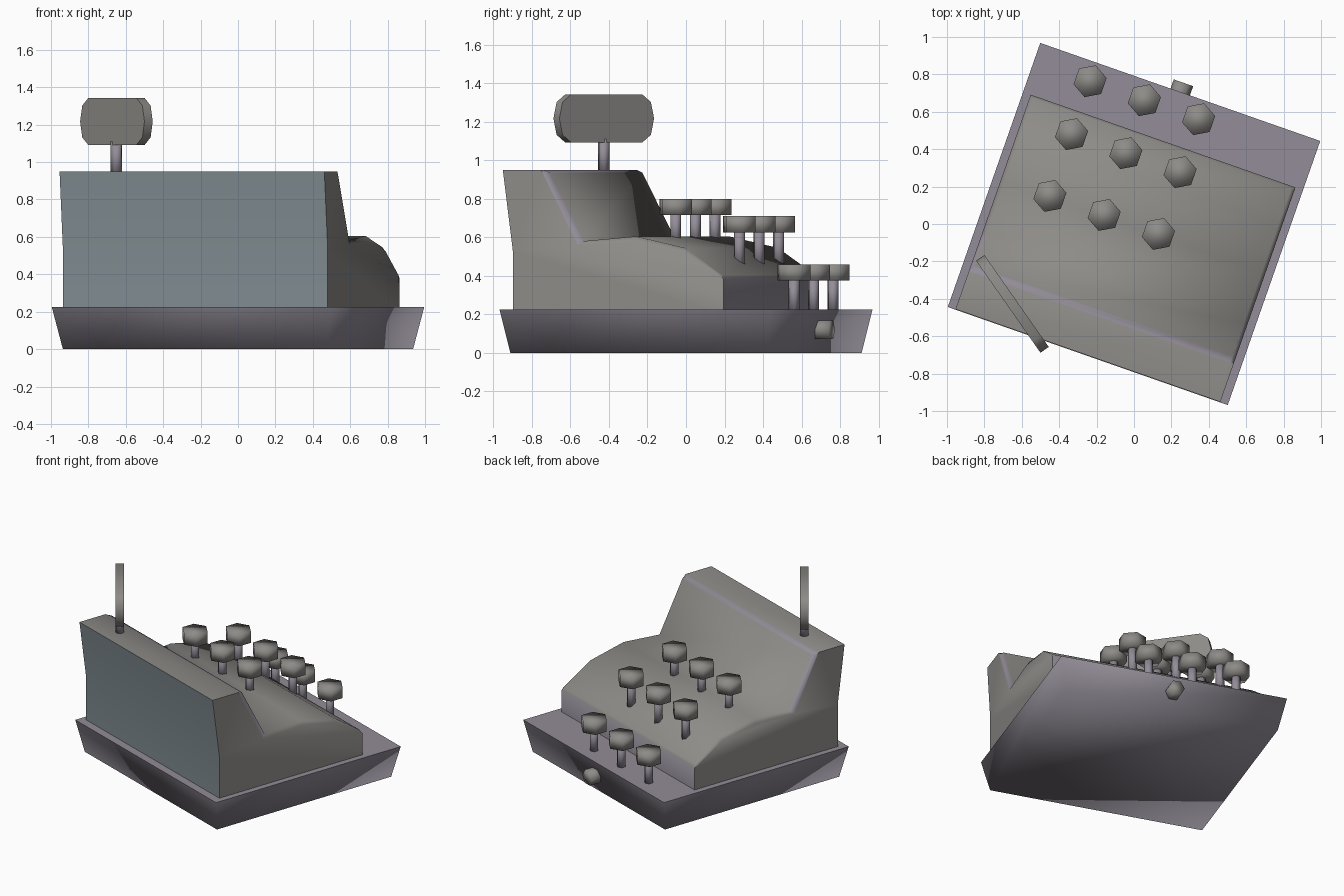
import bpy, bmesh, math
from mathutils import Matrix, Vector

if "Cube" in bpy.data.objects:
    bpy.data.objects.remove(bpy.data.objects["Cube"])

TURN = Matrix.Rotation(math.radians(-19.3), 4, 'Z')   # whole model is turned about z


def material(name, rgb):
    m = bpy.data.materials.new(name)
    m.diffuse_color = (*rgb, 1)
    m.use_nodes = True
    m.node_tree.nodes["Principled BSDF"].inputs["Base Color"].default_value = m.diffuse_color
    return m


GREY = material("warm_grey", (0.27, 0.26, 0.245))
PURPLE = material("purple_grey", (0.29, 0.265, 0.31))
BLUE = material("blue_grey", (0.22, 0.265, 0.285))


def loft(name, rings, mats, angle, matrix=TURN, paint=None):
    """Join rings of equal point count, cap both ends."""
    bm = bmesh.new()
    vs = [[bm.verts.new(p) for p in r] for r in rings]
    n = len(rings[0])
    for i in range(len(rings) - 1):
        for j in range(n):
            k = (j + 1) % n
            f = bm.faces.new((vs[i][j], vs[i][k], vs[i + 1][k], vs[i + 1][j]))
            if paint:
                f.material_index = paint(i, j)
    bm.faces.new(vs[0])
    bm.faces.new(vs[-1])
    bmesh.ops.recalc_face_normals(bm, faces=bm.faces)
    bm.transform(matrix)
    me = bpy.data.meshes.new(name)
    bm.to_mesh(me)
    bm.free()
    ob = bpy.data.objects.new(name, me)
    bpy.context.collection.objects.link(ob)
    for m in mats:
        me.materials.append(m)
    bpy.ops.object.select_all(action='DESELECT')
    ob.select_set(True)
    bpy.context.view_layer.objects.active = ob
    bpy.ops.object.shade_smooth_by_angle(angle=math.radians(angle))
    return ob


def rect(hu, hv, z):
    return [(-hu, -hv, z), (hu, -hv, z), (hu, hv, z), (-hu, hv, z)]


def prism(name, r, start, end, mat, phase=30, angle=95):
    """Six-sided bar between two points."""
    a, b = Vector(start), Vector(end)
    q = (b - a).to_track_quat('Z', 'Y')
    ring = [q @ Vector((r * math.cos(t), r * math.sin(t), 0))
            for t in (math.radians(phase + 60 * i) for i in range(6))]
    return loft(name, [[a + p for p in ring], [b + p for p in ring]], [mat], angle)


# drawer base, flaring upwards
loft("drawer_base", [rect(.745, .705, 0), rect(.793, .748, .225)], [PURPLE], 90)

# body: side profile with a chamfered border towards each end
front = [(-.69, .2), (-.69, .53), (-.745, .95)]
inner = front + [(-.53, .95), (-.495, .935), (-.31, .58), (-.02, .605),
                 (.25, .545), (.455, .405), (.47, .385), (.47, .2)]
outer = front + [(-.535, .95), (-.525, .935), (-.335, .56), (-.02, .575),
                 (.25, .52), (.455, .395), (.47, .38), (.47, .2)]
rings = [[(u, v, z) for v, z in prof]
         for u, prof in ((-.75, outer), (-.73, inner), (.73, inner), (.75, outer))]


def body_paint(i, j):
    if j < 2:
        return 2
    return 1 if j in (3, 9) or (j == 4 and i != 1) else 0


loft("register_body", rings, [GREY, PURPLE, BLUE], 60, paint=body_paint)

# three rows of keys: (v, stem foot, underside of cap)
for row, (v, foot, z) in enumerate(((-.007, .57, .715), (.343, .45, .625), (.643, .21, .375))):
    for col in range(3):
        u = -.474 + .3075 * col
        prism(f"key_stem_{row}_{col}", .03, (u, v, foot), (u, v, z + .01), PURPLE)
        prism(f"key_cap_{row}_{col}", .09, (u, v, z), (u, v, z + .085), GREY)

# drawer knob on the back
prism("drawer_knob", .055, (0, .68, .12), (0, .80, .12), GREY, phase=0)

# sign on a post
post = TURN.inverted() @ Vector((-.65, -.427, 0))
prism("sign_post", .031, (post.x, post.y, .93), (post.x, post.y, 1.11), PURPLE)
half = [(.225, -.125), (.28, -.085), (.3, 0), (.28, .085), (.225, .125)]
outline = half + [(-x, -z) for x, z in half]
place = Matrix.Translation((-.65, -.427, 1.217)) @ Matrix.Rotation(math.radians(-55), 4, 'Z')
loft("sign_plate", [[(x, y, z) for x, z in outline] for y in (-.027, .027)],
     [GREY], 60, matrix=place)
